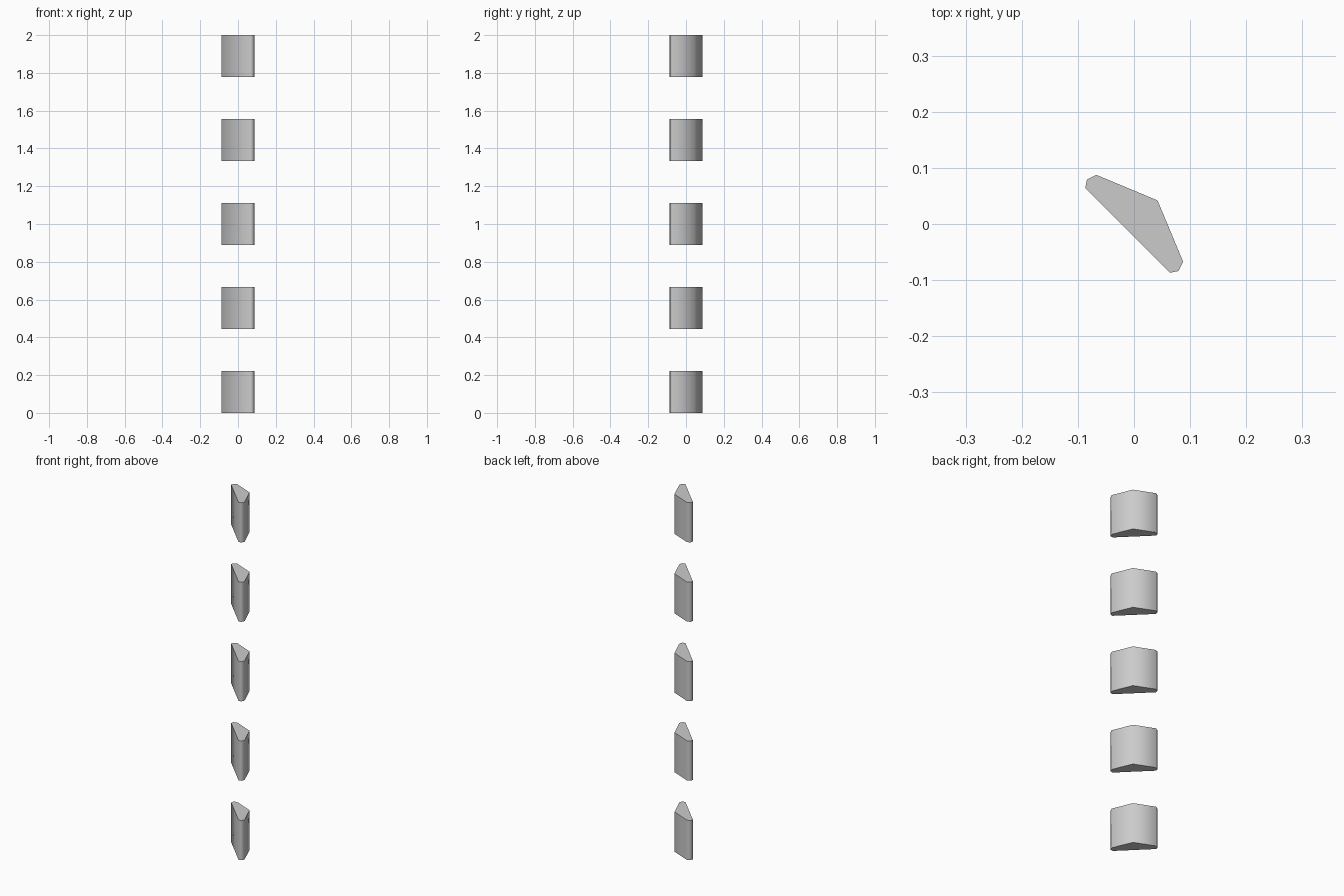
import bpy, bmesh, math

cube = bpy.data.objects.get("Cube")
if cube:
    bpy.data.objects.remove(cube, do_unlink=True)

grey = bpy.data.materials.new("light_grey")
grey.use_nodes = True
colour = (0.6, 0.6, 0.6, 1)
grey.diffuse_color = colour
grey.node_tree.nodes["Principled BSDF"].inputs["Base Color"].default_value = colour

# Half of the wedge outline, mirrored across the diagonal x = y
half = [(0.064, -0.087), (0.079, -0.084), (0.0875, -0.067)]
ridge = (0.042, 0.042)
outline = half + [ridge] + [(y, x) for x, y in reversed(half)]

COUNT = 5
HEIGHT = 2 / (2 * COUNT - 1)   # gaps equal the block height


def wedge_block(name, z):
    bm = bmesh.new()
    base = bm.faces.new([bm.verts.new((x, y, z)) for x, y in outline])
    top = bmesh.ops.extrude_face_region(bm, geom=[base], use_keep_orig=True)["geom"]
    bmesh.ops.translate(bm, vec=(0, 0, HEIGHT),
                        verts=[v for v in top if isinstance(v, bmesh.types.BMVert)])
    bmesh.ops.recalc_face_normals(bm, faces=bm.faces)
    mesh = bpy.data.meshes.new(name)
    bm.to_mesh(mesh)
    bm.free()
    mesh.materials.append(grey)
    obj = bpy.data.objects.new(name, mesh)
    bpy.context.collection.objects.link(obj)
    return obj


# Evenly spaced column of blocks, rounded sides and sharp caps
bpy.ops.object.select_all(action='DESELECT')
for i in range(COUNT):
    block = wedge_block(f"wedge_block_{i + 1}", 2 * HEIGHT * i)
    block.select_set(True)
    bpy.context.view_layer.objects.active = block
bpy.ops.object.shade_smooth_by_angle(angle=math.radians(60))
